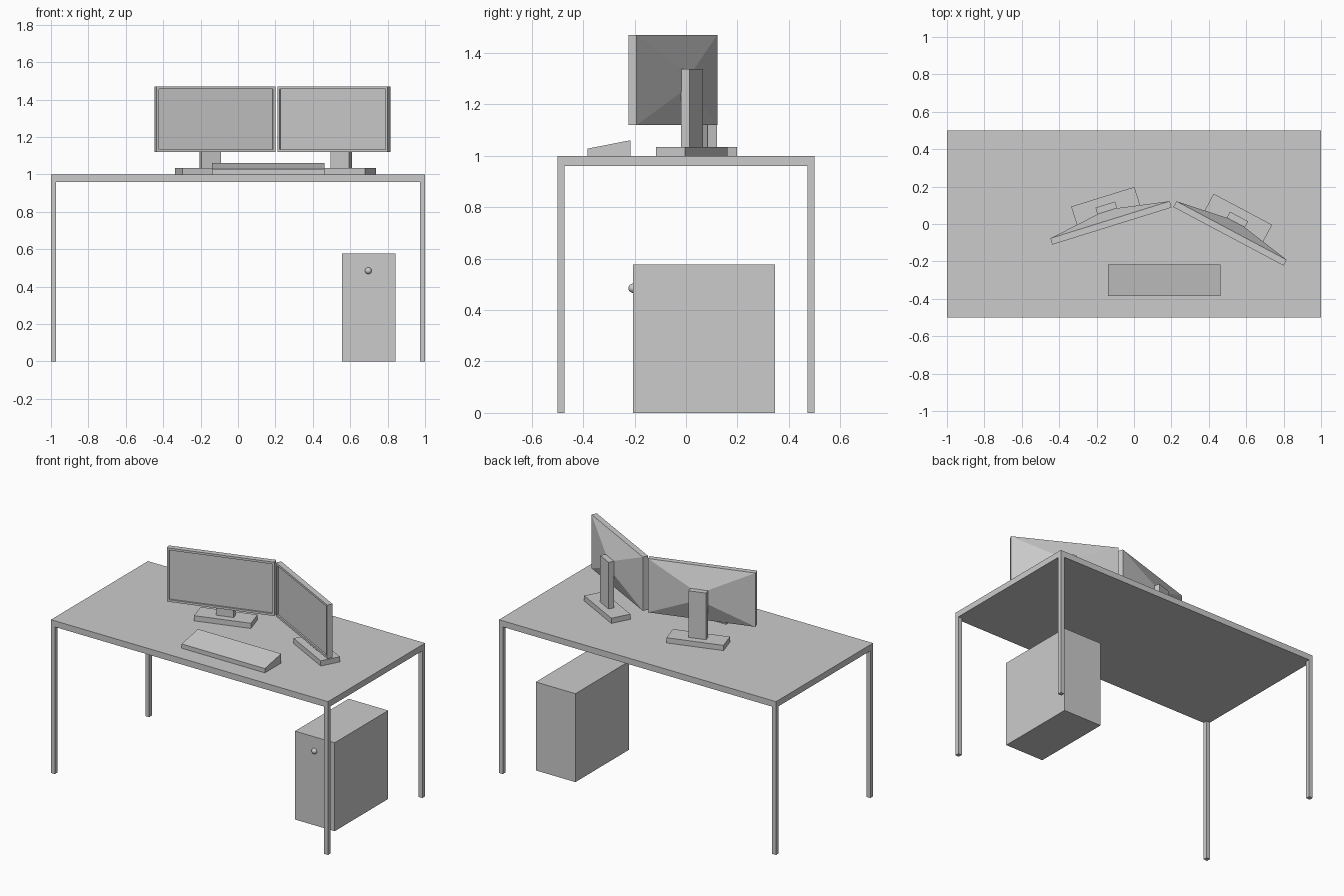
import bpy, bmesh
from math import radians
from mathutils import Matrix, Vector

if "Cube" in bpy.data.objects:
    bpy.data.objects.remove(bpy.data.objects["Cube"])


def finish(bm, name, matrix=Matrix()):
    bmesh.ops.recalc_face_normals(bm, faces=bm.faces)
    mesh = bpy.data.meshes.new(name)
    bm.to_mesh(mesh)
    bm.free()
    ob = bpy.data.objects.new(name, mesh)
    ob.matrix_world = matrix
    bpy.context.collection.objects.link(ob)
    return ob


def box_bm(lo, hi):
    lo, hi = Vector(lo), Vector(hi)
    bm = bmesh.new()
    bmesh.ops.create_cube(bm, size=1)
    bmesh.ops.scale(bm, vec=hi - lo, verts=bm.verts)
    bmesh.ops.translate(bm, vec=(lo + hi) / 2, verts=bm.verts)
    bm.normal_update()
    return bm


def box(name, lo, hi, matrix=Matrix()):
    return finish(box_bm(lo, hi), name, matrix)


# Desk: top and four corner legs
LEG = 0.028
box("desk_top", (-1, -0.5, 0.96), (1, 0.5, 1.0))
for sx, xname in ((-1, "left"), (1, "right")):
    for sy, yname in ((-1, "front"), (1, "back")):
        cx, cy, h = sx * (1 - LEG / 2), sy * (0.5 - LEG / 2), LEG / 2
        box(f"{yname}_{xname}_leg", (cx - h, cy - h, 0), (cx + h, cy + h, 0.96))

# Computer case with round power button
box("computer_case", (0.556, -0.206, 0), (0.842, 0.346, 0.577))
bpy.ops.mesh.primitive_uv_sphere_add(segments=32, ring_count=16, radius=0.018,
                                     location=(0.697, -0.206, 0.485))
bpy.context.object.name = "power_button"
bpy.ops.object.shade_smooth_by_angle()

# Keyboard: wedge, lower at the front
bm = box_bm((-0.138, -0.384, 1.0), (0.463, -0.216, 1.061))
for v in bm.verts:
    if v.co.z > 1.03 and v.co.y < -0.3:
        v.co.z = 1.028
finish(bm, "keyboard")


def monitor(side, x, y, angle):
    # Local origin is the middle of the screen front, +y points backwards
    m = Matrix.Translation((x, y, 0)) @ Matrix.Rotation(radians(angle), 4, 'Z')
    bm = box_bm((-0.334, 0, 1.12), (0.334, 0.035, 1.471))
    front = min(bm.faces, key=lambda f: f.calc_center_median().y)
    back = max(bm.faces, key=lambda f: f.calc_center_median().y)

    # Recessed screen inside a bezel
    bmesh.ops.inset_individual(bm, faces=[front], thickness=0.02)
    screen = bmesh.ops.extrude_discrete_faces(bm, faces=[front])["faces"][0]
    bmesh.ops.translate(bm, vec=(0, 0.01, 0), verts=screen.verts)

    # Tapered housing running back to the stand
    end = bmesh.ops.extrude_discrete_faces(bm, faces=[back])["faces"][0]
    for v in end.verts:
        v.co = (0.05 if v.co.x > 0 else -0.05, 0.084,
                1.338 if v.co.z > 1.3 else 1.25)
    finish(bm, f"{side}_monitor", m)

    # Stand
    box(f"{side}_monitor_column", (-0.055, 0.083, 1.034), (0.055, 0.12, 1.338), m)
    box(f"{side}_monitor_base", (-0.177, 0.037, 1.0), (0.177, 0.164, 1.034), m)


monitor("left", -0.118, -0.011, 17.3)
monitor("right", 0.505, -0.066, -28)
